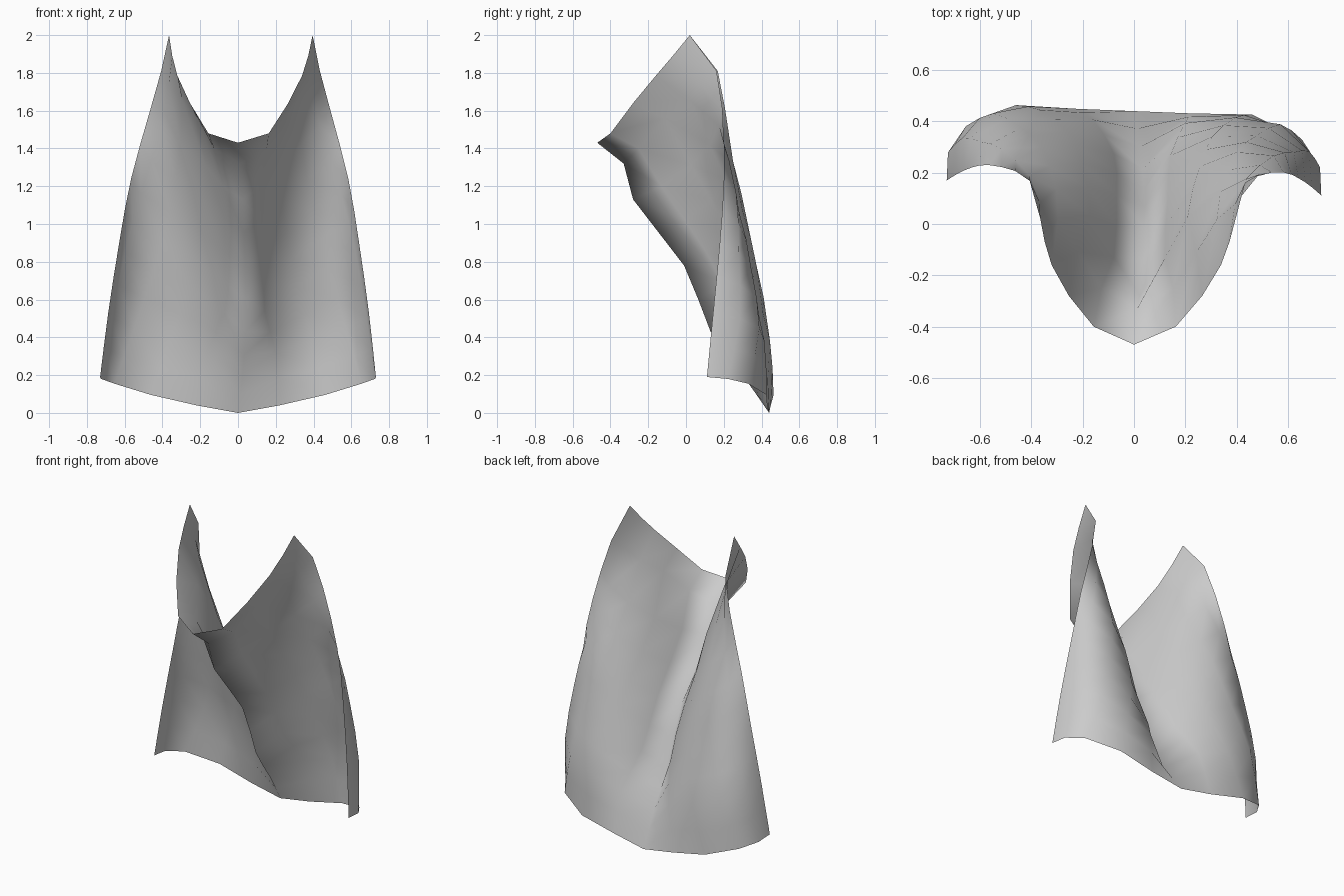
import bpy
import math
from mathutils import Vector

cube = bpy.data.objects.get("Cube")
if cube:
    bpy.data.objects.remove(cube, do_unlink=True)

# Flat cloth colour
cloth_grey = bpy.data.materials.new("cloth_grey")
cloth_grey.use_nodes = True
colour = (0.6, 0.6, 0.6, 1)
cloth_grey.diffuse_color = colour
cloth_grey.node_tree.nodes["Principled BSDF"].inputs["Base Color"].default_value = colour

# Vertical folds of one half, top to bottom, with guide points on these rows
guide_rows = [0, 1, 2, 4, 6, 8, 10]
centre_ridge = [(0, -.47, 1.43), (0, -.33, 1.32), (0, -.28, 1.13), (0, -.01, .78),
                (0, .13, .43), (0, .3, .2), (0, .44, 0)]
ridge_flank = [(.16, -.4, 1.48), (.14, -.25, 1.4), (.1, -.13, 1.2), (.1, .11, .85),
               (.11, .27, .54), (.18, .4, .32), (.22, .44, .04)]
inner_valley = [(.26, -.28, 1.64), (.23, -.11, 1.56), (.19, .03, 1.31), (.23, .23, .96),
                (.28, .35, .67), (.38, .43, .38), (.46, .445, .095)]
outer_fold = [(.33, -.16, 1.785), (.31, .02, 1.66), (.32, .13, 1.42), (.38, .29, 1.07),
              (.46, .36, .77), (.56, .41, .45), (.655, .355, .155)]
edge_curl = [(.36, -.07, 1.89), (.38, .08, 1.74), (.42, .18, 1.52), (.53, .28, 1.16),
             (.61, .3, .85), (.675, .31, .5), (.725, .25, .18)]
side_edge = [(.38, .02, 2), (.42, .165, 1.81), (.475, .2, 1.61), (.575, .215, 1.24),
             (.635, .2, .9), (.69, .17, .53), (.73, .14, .19)]
folds = [centre_ridge, ridge_flank, inner_valley, outer_fold, edge_curl, side_edge]
HALF = len(folds) - 1
ROWS = guide_rows[-1]


def slope(points, i):
    """Direction of the fold at guide point i, per row."""
    a, b = max(i - 1, 0), min(i + 1, len(points) - 1)
    return (Vector(points[b]) - Vector(points[a])) / (guide_rows[b] - guide_rows[a])


def smooth_point(points, row):
    """Point on a smooth curve through the guide points."""
    i = max(k for k in range(len(points) - 1) if guide_rows[k] <= row)
    span = guide_rows[i + 1] - guide_rows[i]
    f = (row - guide_rows[i]) / span
    ease = f * f * (3 - 2 * f)
    bend = (slope(points, i) * (1 - f) - slope(points, i + 1) * f) * f * (1 - f) * span
    return Vector(points[i]).lerp(Vector(points[i + 1]), ease) + bend


def sheet_point(row, column):
    """Mirror a half fold, then add the slight twist and wandering ridge."""
    point = smooth_point(folds[abs(column)], row)
    if column < 0:
        point.x = -point.x
    drop = row / ROWS
    near_centre = 1 - abs(column) / HALF
    point.y -= .04 * point.x * (1 - (1 - drop) ** 2)
    point.x += .04 * math.sin(math.pi * drop) * near_centre + .015 * (1 - drop) * (1 - near_centre)
    return point


# Open draped sheet
columns = range(-HALF, HALF + 1)
width = len(columns)
verts = [sheet_point(r, c) for r in range(ROWS + 1) for c in columns]
faces = []
for r in range(ROWS):
    for c in range(width - 1):
        start = r * width + c
        faces.append((start, start + width, start + width + 1, start + 1))

mesh = bpy.data.meshes.new("draped_cloth")
mesh.from_pydata(verts, [], faces)
mesh.materials.append(cloth_grey)
mesh.shade_smooth()
cloth = bpy.data.objects.new("draped_cloth", mesh)
bpy.context.collection.objects.link(cloth)
